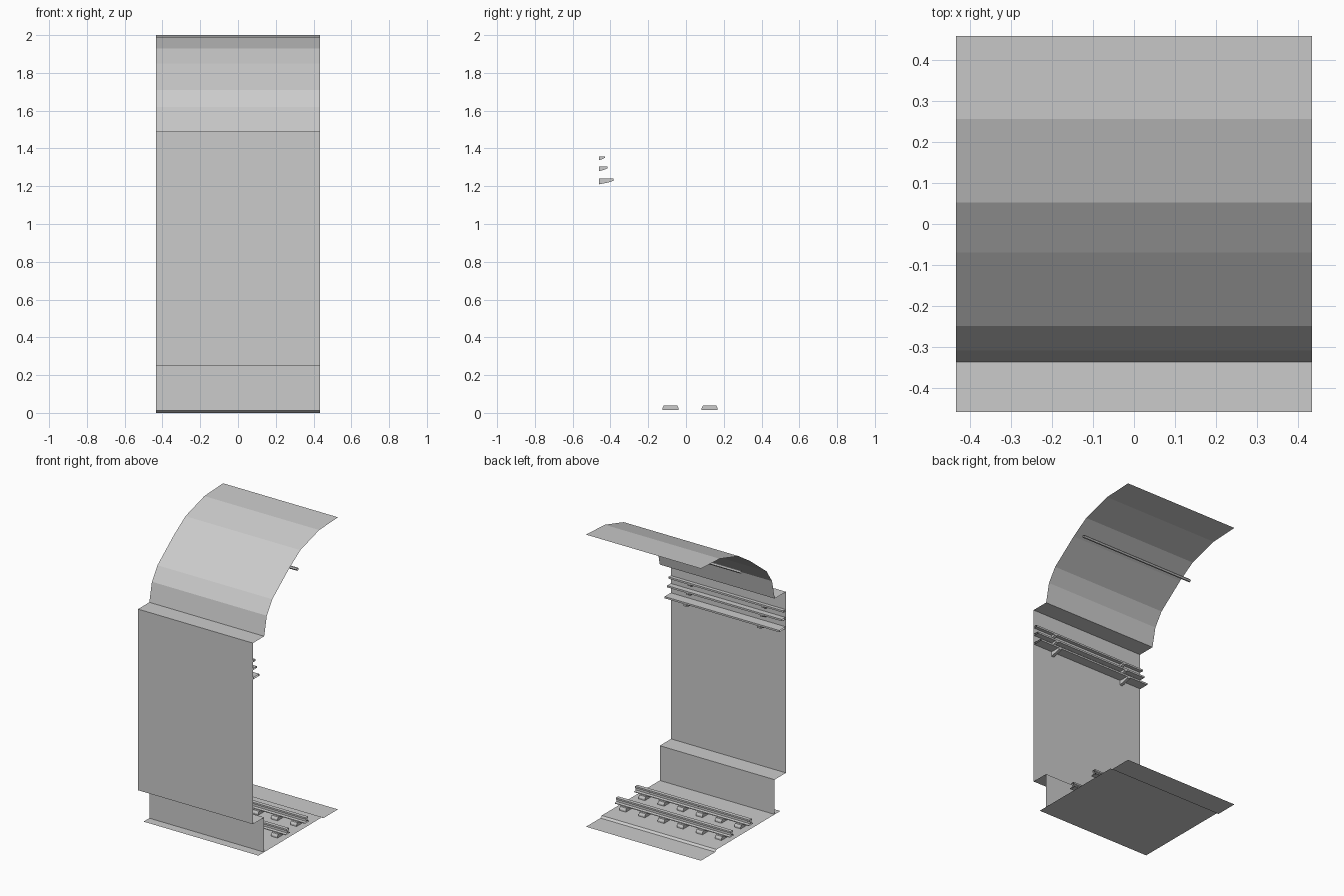
import bpy, bmesh, math

if "Cube" in bpy.data.objects:
    bpy.data.objects.remove(bpy.data.objects["Cube"])

HALF = 0.435  # half length of the tunnel section along x


def extrude_profile(name, pts, x0=-HALF, x1=HALF, closed=False, caps=False):
    """Sweep a (y, z) profile along x."""
    bm = bmesh.new()
    a = [bm.verts.new((x0, y, z)) for y, z in pts]
    b = [bm.verts.new((x1, y, z)) for y, z in pts]
    n = len(pts)
    for i in range(n if closed else n - 1):
        j = (i + 1) % n
        bm.faces.new((a[i], a[j], b[j], b[i]))
    if caps:
        bm.faces.new(a)
        bm.faces.new(b)
    bmesh.ops.recalc_face_normals(bm, faces=bm.faces)
    mesh = bpy.data.meshes.new(name)
    bm.to_mesh(mesh)
    bm.free()
    obj = bpy.data.objects.new(name, mesh)
    bpy.context.collection.objects.link(obj)
    return obj


# Tunnel shell: faceted roof, ledge, wall and recessed plinth
extrude_profile("tunnel_wall", [
    (0.46, 2.0), (0.257, 1.99), (0.053, 1.93), (-0.07, 1.85), (-0.25, 1.71),
    (-0.31, 1.62), (-0.338, 1.49), (-0.46, 1.49), (-0.46, 0.25),
    (-0.338, 0.25), (-0.338, 0.012)])

# Track bed with a shallow step
extrude_profile("floor", [(-0.40, 0.012), (0.29, 0.012), (0.305, 0.0), (0.46, 0.0)])

# Rails: I-section, open ended, resting on six chairs each
half = [(0.022, 0.038), (0.022, 0.043), (0.006, 0.047), (0.006, 0.060),
        (0.013, 0.064), (0.013, 0.075)]
section = half + [(-y, z) for y, z in reversed(half)]
chair = [(-0.043, 0.014), (0.043, 0.014), (0.043, 0.024), (0.036, 0.038),
         (-0.036, 0.038), (-0.043, 0.024)]
for cy, side in ((-0.082, "inner"), (0.125, "outer")):
    extrude_profile(f"rail_{side}", [(cy + y, z) for y, z in section], closed=True)
    for i in range(6):
        cx = (i - 2.5) * 0.145
        extrude_profile(f"rail_chair_{side}_{i + 1}", [(cy + y, z) for y, z in chair],
                        cx - 0.024, cx + 0.024, closed=True, caps=True)

# Cable shelves on the wall, each on two tapered brackets
W = -0.46
for i, (top, reach, drop) in enumerate(((1.358, 0.03, 0.02), (1.304, 0.045, 0.024),
                                        (1.24, 0.075, 0.03))):
    r = reach * 0.95
    extrude_profile(f"cable_shelf_{i + 1}",
                    [(W + 0.004, top), (W + r, top), (W + r, top + 0.012),
                     (W + 0.004, top + 0.012)], closed=True)
    for cx in (-0.28, 0.28):
        extrude_profile(f"shelf_bracket_{i + 1}",
                        [(W, top), (W + reach, top), (W + reach, top - drop * 0.4),
                         (W + reach * 0.6, top - drop * 0.7), (W, top - drop)],
                        cx - 0.01, cx + 0.01, closed=True, caps=True)

# Overhead conductor rod, hexagonal
extrude_profile("overhead_conductor",
                [(0.025 + 0.01 * math.cos(k * math.pi / 3),
                  1.81 + 0.01 * math.sin(k * math.pi / 3)) for k in range(6)],
                closed=True)
